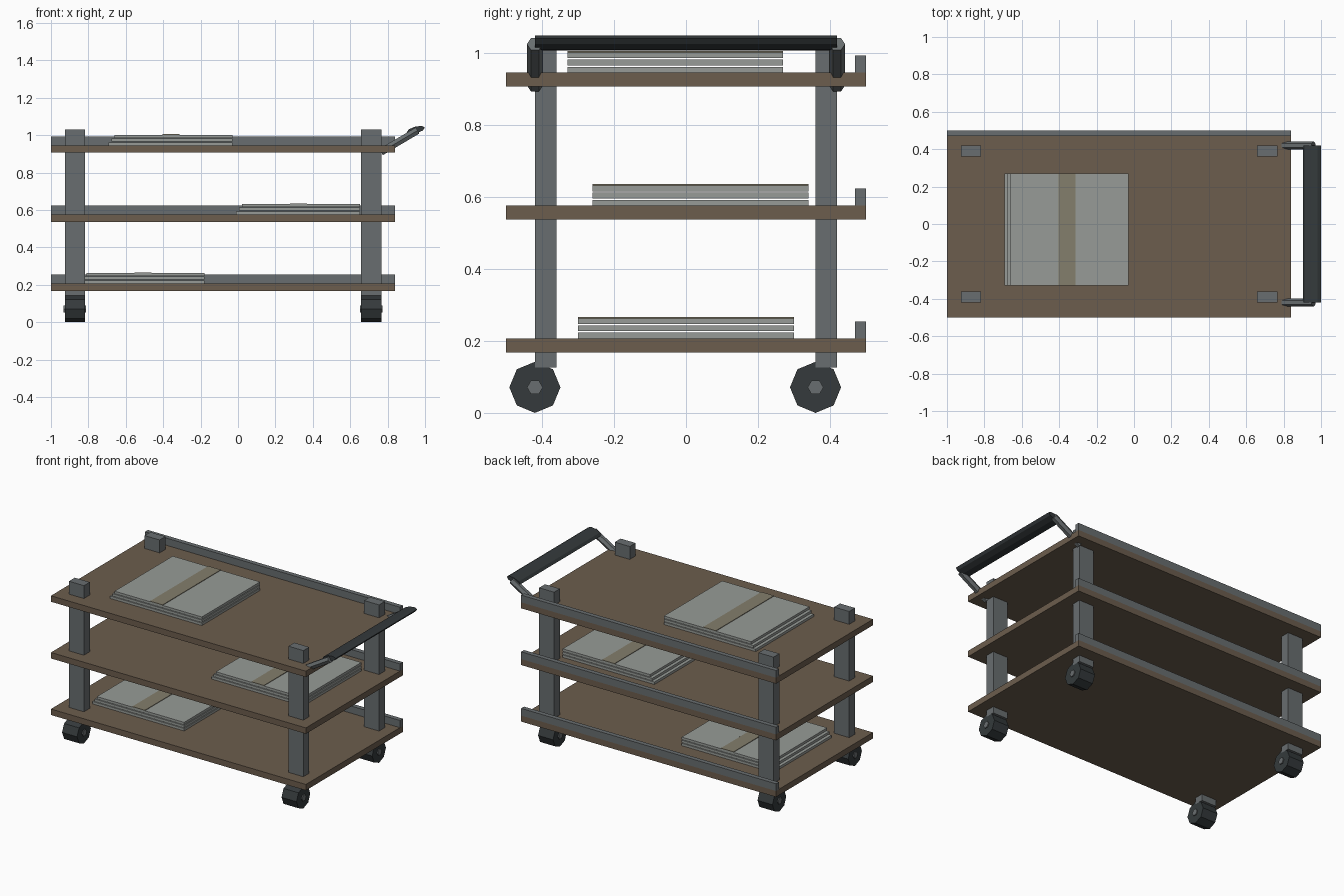
import bpy, math
from mathutils import Vector

if "Cube" in bpy.data.objects:
    bpy.data.objects.remove(bpy.data.objects["Cube"])


def material(name, rgb):
    m = bpy.data.materials.new(name)
    m.diffuse_color = (*rgb, 1)
    m.use_nodes = True
    m.node_tree.nodes["Principled BSDF"].inputs["Base Color"].default_value = m.diffuse_color
    return m


WOOD = material("wood", (0.15, 0.11, 0.075))
STEEL = material("steel", (0.14, 0.155, 0.16))
RUBBER = material("rubber", (0.035, 0.042, 0.045))
CARD = material("card", (0.31, 0.33, 0.31))
TAPE = material("tape", (0.23, 0.21, 0.15))


def box(name, x, y, z, mat):
    """Box from (min, max) pairs."""
    bpy.ops.mesh.primitive_cube_add(size=1, location=[sum(p) / 2 for p in (x, y, z)])
    o = bpy.context.object
    o.name = name
    o.scale = [p[1] - p[0] for p in (x, y, z)]
    o.data.materials.append(mat)
    return o


def rod(name, a, b, ra, rb, sides, mat, tilt=0.0):
    """Prism between two points: ra along the section's first axis, rb along the second."""
    a, b = Vector(a), Vector(b)
    axis = (b - a).normalized()
    # section axes: u is horizontal along y, unless the rod itself runs along y
    u = Vector((0, 1, 0)) if abs(axis.y) < 0.5 else Vector((math.cos(tilt), 0, math.sin(tilt)))
    v = axis.cross(u)
    ring = [u * ra * math.cos(t) + v * rb * math.sin(t)
            for t in (2 * math.pi * i / sides for i in range(sides))]
    n = sides
    faces = [(i, (i + 1) % n, n + (i + 1) % n, n + i) for i in range(n)]
    faces += [tuple(reversed(range(n))), tuple(range(n, 2 * n))]
    me = bpy.data.meshes.new(name)
    me.from_pydata([a + p for p in ring] + [b + p for p in ring], [], faces)
    me.materials.append(mat)
    o = bpy.data.objects.new(name, me)
    bpy.context.collection.objects.link(o)
    return o


# Shelves, each with a rail along the back and a taped stack of boards
# (shelf bottom, stack right edge, stack front edge)
levels = {
    "lower": (0.168, -0.179, -0.30),
    "middle": (0.537, 0.652, -0.26),
    "upper": (0.907, -0.030, -0.33),
}
for level, (z, right, front) in levels.items():
    top = z + 0.039
    box(f"{level}_shelf", (-1, 0.84), (-0.5, 0.5), (z, top), WOOD)
    box(f"{level}_back_rail", (-1, 0.84), (0.47, 0.5), (top, top + 0.047), STEEL)
    depth = (front, front + 0.6)
    for i in range(3):
        base = top + i * 0.02
        box(f"{level}_board_{i + 1}", (right - 0.662 + i * 0.016, right), depth,
            (base, base + 0.016), CARD)
    box(f"{level}_stack_band", (right - 0.374, right - 0.283), depth,
        (top + 0.056, top + 0.0595), TAPE)

# Corner posts with casters trailing toward the front
for side, x in (("left", -0.872), ("right", 0.712)):
    for end, y in (("front", -0.39), ("back", 0.39)):
        tag = f"{end}_{side}"
        box(f"{tag}_post", (x - 0.054, x + 0.054), (y - 0.03, y + 0.03), (0.126, 1.03), STEEL)
        wy, wz = y - 0.03, 0.071
        rod(f"{tag}_wheel", (x - 0.054, wy, wz), (x + 0.054, wy, wz), 0.071, 0.071, 8, RUBBER)
        rod(f"{tag}_wheel_hub", (x - 0.06, wy, wz), (x + 0.06, wy, wz), 0.022, 0.022, 6, STEEL)

# Push handle: two slanted arms and a flattened grip
for end, y in (("front", -0.42), ("back", 0.42)):
    rod(f"{end}_handle_arm", (0.765, y, 0.91), (0.96, y, 1.025), 0.022, 0.022, 6, STEEL)
rod("handle_grip", (0.951, -0.42, 1.028), (0.951, 0.42, 1.028), 0.05, 0.018, 8, RUBBER,
    tilt=math.radians(15))
